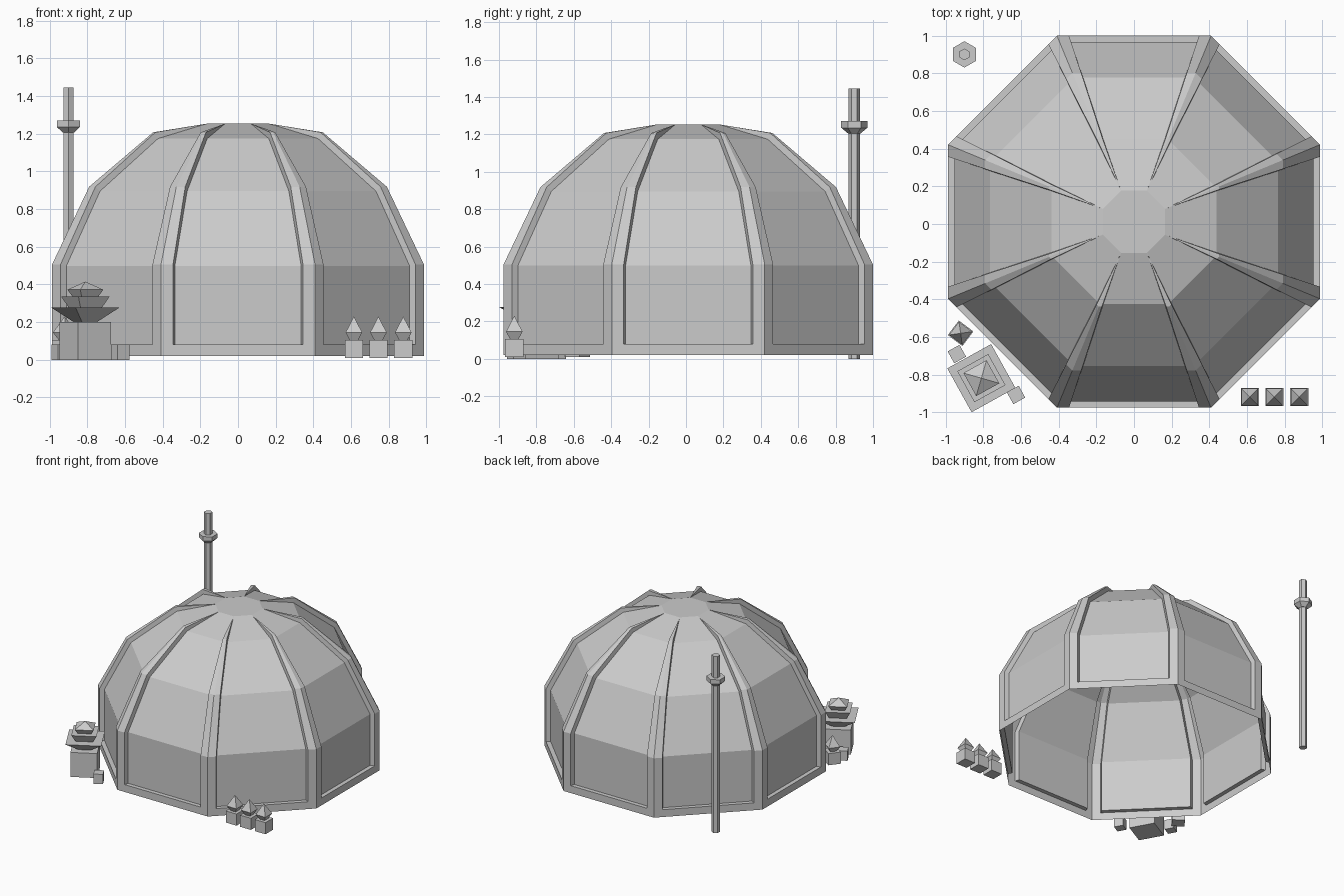
import bpy, bmesh, math
from mathutils import Matrix, Vector

cube = bpy.data.objects.get("Cube")
if cube:
    bpy.data.objects.remove(cube, do_unlink=True)

grey = bpy.data.materials.new("plain_grey")
grey.use_nodes = True
COLOUR = (0.6, 0.6, 0.6, 1)
grey.diffuse_color = COLOUR
grey.node_tree.nodes["Principled BSDF"].inputs["Base Color"].default_value = COLOUR


def finish(name, bm):
    """Merge, orient and link a mesh as a flat shaded object."""
    bmesh.ops.remove_doubles(bm, verts=bm.verts, dist=0.0005)
    bmesh.ops.recalc_face_normals(bm, faces=bm.faces)
    top = max(bm.faces, key=lambda f: f.calc_center_median().z)
    if top.normal.z < 0:
        bmesh.ops.reverse_faces(bm, faces=bm.faces)
    mesh = bpy.data.meshes.new(name)
    bm.to_mesh(mesh)
    bm.free()
    mesh.materials.append(grey)
    ob = bpy.data.objects.new(name, mesh)
    bpy.context.collection.objects.link(ob)
    return ob


def stack(name, sides, levels, x, y, turn=0):
    """Closed prism through (radius, z) levels; a zero radius makes a point."""
    bm = bmesh.new()
    rings = []
    for r, z in levels:
        count = sides if r else 1
        rings.append([bm.verts.new((x + r * math.cos(math.radians(turn) + math.tau * i / sides),
                                    y + r * math.sin(math.radians(turn) + math.tau * i / sides), z))
                      for i in range(count)])
    for a, b in zip(rings, rings[1:]):
        for i in range(sides):
            j = (i + 1) % sides
            bm.faces.new([a[i], a[j], b[0]] if len(b) == 1 else [a[i], a[j], b[j], b[i]])
    bm.faces.new(rings[0][::-1])
    if len(rings[-1]) > 1:
        bm.faces.new(rings[-1])
    return finish(name, bm)


def square(name, levels, x, y, turn=0):
    """Square stack whose levels are (side length, z)."""
    return stack(name, 4, [(s * math.sqrt(0.5), z) for s, z in levels], x, y, turn + 45)


# Dome shell: rib level and recessed panel level, as (apothem, z, half width of opening)
TAN = math.tan(math.pi / 8)
BASE_Z, TOP = 0.02, (0.165, 1.253, 0.165 * TAN)
ribs = [(0.987, 0.08, 0.345), (0.987, 0.505, 0.345), (0.79, 0.918, 0.28), (0.45, 1.207, 0.17), TOP]
panels = [(0.953, 0.08, 0.335), (0.953, 0.498, 0.335), (0.765, 0.895, 0.27), (0.437, 1.174, 0.163), TOP]

bm = bmesh.new()
for k in range(8):
    spin = Matrix.Translation((0, 0.012, 0)) @ Matrix.Rotation(math.tau * k / 8, 4, "Z")

    def face(*points):
        unique = []
        for p in points:
            if not unique or all((Vector(p) - Vector(q)).length > 0.0005 for q in unique):
                unique.append(p)
        if len(unique) > 2:
            bm.faces.new([bm.verts.new(spin @ Vector(p)) for p in unique])

    # Base band and the ledge above it
    (a, z, w), (pa, pz, pw) = ribs[0], panels[0]
    c = a * TAN
    face((-c, -a, BASE_Z), (c, -a, BASE_Z), (c, -a, z), (w, -a, z), (-w, -a, z), (-c, -a, z))
    face((-w, -a, z), (w, -a, z), (pw, -pa, pz), (-pw, -pa, pz))
    for i in range(len(ribs) - 1):
        (a, z, w), (a2, z2, w2) = ribs[i:i + 2]
        (pa, pz, pw), (pa2, pz2, pw2) = panels[i:i + 2]
        # Recessed panel
        face((-pw, -pa, pz), (pw, -pa, pz), (pw2, -pa2, pz2), (-pw2, -pa2, pz2))
        # Half rib and its side wall at both edges
        for s in (-1, 1):
            face((s * w, -a, z), (s * a * TAN, -a, z), (s * a2 * TAN, -a2, z2), (s * w2, -a2, z2))
            face((s * pw, -pa, pz), (s * w, -a, z), (s * w2, -a2, z2), (s * pw2, -pa2, pz2))

# Flat roof cap
r = TOP[0] / math.cos(math.pi / 8)
bm.faces.new([bm.verts.new((r * math.cos(math.pi * (2 * i + 1) / 8),
                            0.012 + r * math.sin(math.pi * (2 * i + 1) / 8), TOP[1])) for i in range(8)])
finish("dome_shell", bm)

# Mast with collar
stack("mast", 6, [(0.031, 0), (0.031, 1.445)], -0.9, 0.9, 30)
stack("mast_collar", 6, [(0.034, 1.205), (0.07, 1.235), (0.07, 1.27)], -0.9, 0.9, 30)

# Small posts with pointed caps
for n, (x, y, turn) in enumerate([(0.615, -0.918, 0), (0.745, -0.918, 0),
                                  (0.877, -0.918, 0), (-0.92, -0.58, -37)]):
    square(f"post_block_{n}", [(0.097, 0.01), (0.097, 0.105)], x, y, turn)
    square(f"post_cap_{n}", [(0.045, 0.105), (0.088, 0.145), (0, 0.23)], x, y, turn)

# Tiered shrine with two side blocks
SX, SY, TURN = -0.81, -0.818, 29
square("shrine_body", [(0.2, 0), (0.2, 0.2)], SX, SY, TURN)
square("shrine_lower_tier", [(0.09, 0.2), (0.266, 0.277)], SX, SY, TURN)
square("shrine_middle_tier", [(0.13, 0.277), (0.188, 0.335)], SX, SY, TURN)
square("shrine_upper_tier", [(0.1, 0.335), (0.14, 0.372), (0, 0.415)], SX, SY, TURN)
for side, x, y in (("left", -0.626, -0.907), ("right", -0.94, -0.69)):
    square(f"shrine_block_{side}", [(0.072, 0), (0.072, 0.08)], x, y, TURN)
